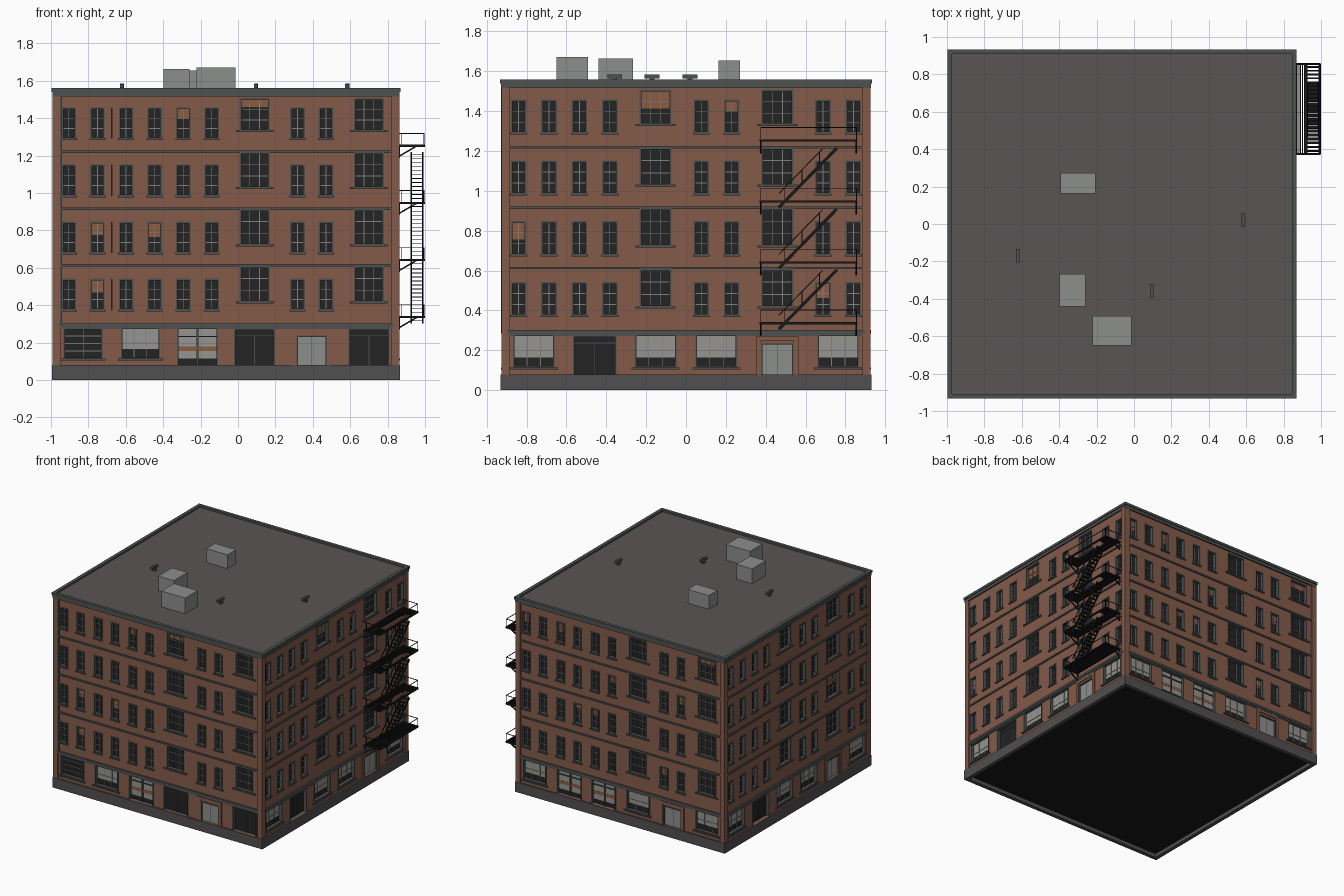
import bpy, bmesh, math, random
from mathutils import Vector, Matrix

if "Cube" in bpy.data.objects:
    bpy.data.objects.remove(bpy.data.objects["Cube"])

random.seed(4)
CX = -0.064          # building centre in x (the fire escape shifts it)
D = 0.917            # wall face distance from centre
GL = 0.893           # window glass distance
BAY = 0.3055


def mat(name, r, g, b):
    m = bpy.data.materials.new(name)
    m.diffuse_color = [((c / 255 + 0.055) / 1.055) ** 2.4 for c in (r, g, b)] + [1]
    m.use_nodes = True
    m.node_tree.nodes["Principled BSDF"].inputs["Base Color"].default_value = m.diffuse_color
    return m


BRICK = mat("brick", 132, 91, 74)
TRIM = mat("dark_trim", 78, 81, 81)
STONE = mat("plinth_stone", 82, 78, 80)
ROOF = mat("roof_felt", 89, 85, 83)
METAL = mat("grey_metal", 140, 142, 140)
GLASS = mat("dark_glass", 35, 35, 36)
BARS = mat("glazing_bar", 128, 130, 128)
IRON = mat("black_iron", 24, 24, 25)
PALE = mat("pale_glass", 150, 149, 144)
WARM = mat("warm_blind", 140, 92, 68)

parts = {}


def part(name, m):
    if name not in parts:
        parts[name] = (bmesh.new(), m)
    return parts[name][0]


def cube(name, m, lo, hi, rot=None):
    lo, hi = Vector(lo), Vector(hi)
    s = hi - lo
    M = Matrix.Translation((lo + hi) / 2) @ Matrix.Diagonal((s.x, s.y, s.z, 1))
    bmesh.ops.create_cube(part(name, m), size=1, matrix=(rot @ M) if rot else M)


def bar(name, m, p, q, w, h=None):
    """Square bar between two points."""
    p, q = Vector(p), Vector(q)
    M = (Matrix.Translation((p + q) / 2) @ (q - p).to_track_quat('Z', 'Y').to_matrix().to_4x4()
         @ Matrix.Diagonal((w, h or w, (q - p).length, 1)))
    bmesh.ops.create_cube(part(name, m), size=1, matrix=M)


def facade_box(k):
    """Box maker in facade coordinates: u along wall, d outward, z up."""
    R = Matrix.Translation((CX, 0, 0)) @ Matrix.Rotation(k * math.pi / 2, 4, 'Z')

    def f(name, m, u0, u1, d0, d1, z0, z1):
        cube(name, m, (u0, -d1, z0), (u1, -d0, z1), R)
    return f


def wall_cell(B, u0, u1, z0, z1, holes, h0, h1):
    """Brick around openings that share one height range."""
    def brick(a, b, c, d):
        if b - a > 1e-4 and d - c > 1e-4:
            B("brick_walls", BRICK, a, b, GL - 0.01, D, c, d)
    brick(u0, u1, z0, h0)
    brick(u0, u1, h1, z1)
    edges = [u0] + [e for h in holes for e in h] + [u1]
    for a, b in zip(edges[::2], edges[1::2]):
        brick(a, b, h0, h1)


def frame(B, u0, u1, z0, z1, w=0.007, bottom=True):
    d0, d1 = GL - 0.002, D + 0.003
    B("window_frames", TRIM, u0 - 0.002, u0 + w, d0, d1, z0, z1)
    B("window_frames", TRIM, u1 - w, u1 + 0.002, d0, d1, z0, z1)
    B("window_frames", TRIM, u0 - 0.002, u1 + 0.002, d0, d1, z1 - w, z1 + 0.003)
    if bottom:
        B("window_frames", TRIM, u0 - 0.002, u1 + 0.002, d0, d1, z0, z0 + w)


def muntins(B, u0, u1, z0, z1, nu, nz, w=0.0035):
    for i in range(1, nu):
        u = u0 + (u1 - u0) * i / nu
        B("glazing_bars", BARS, u - w / 2, u + w / 2, GL, GL + 0.006, z0, z1)
    for i in range(1, nz):
        z = z0 + (z1 - z0) * i / nz
        B("glazing_bars", BARS, u0, u1, GL, GL + 0.006, z - w / 2, z + w / 2)


def upper_bay(B, c, f, big):
    base = 0.305 + 0.305 * f
    top = base + 0.305
    if big:
        spans, h0, h1, n = [(c - 0.078, c + 0.078)], base + 0.113, base + (0.30 if f < 3 else 0.285), (3, 3)
    else:
        spans = [(c + s - 0.037, c + s + 0.037) for s in (-0.0763, 0.0763)]
        h0, h1, n = base + 0.07, base + 0.235, (2, 3)
    wall_cell(B, c - BAY / 2, c + BAY / 2, base, top, spans, h0, h1)
    for u0, u1 in spans:
        frame(B, u0, u1, h0, h1)
        muntins(B, u0, u1, h0, h1, *n)
        o = 0.022 if big else 0.005
        B("window_sills", TRIM, u0 - o, u1 + o, D, D + 0.01, h0 - 0.008, h0 + 0.003)
        if random.random() < 0.13:   # partly drawn blind
            B("blinds", WARM, u0, u1, GL, GL + 0.002, h0 + (h1 - h0) * random.uniform(0.45, 0.75), h1)


def ground_bay(B, c, kind):
    w, h0, h1 = {'W': (0.205, 0.115, 0.28), 'D': (0.205, 0.115, 0.275), 'S': (0.215, 0.08, 0.278),
                 'G': (0.215, 0.08, 0.272), 'P': (0.16, 0.08, 0.235)}[kind]
    u0, u1 = c - w / 2, c + w / 2
    wall_cell(B, c - BAY / 2, c + BAY / 2, 0.05, 0.305, [(u0, u1)], h0, h1)
    frame(B, u0, u1, h0, h1, 0.006, kind in 'WD')
    if kind in 'WD':
        B("window_sills", TRIM, u0 - 0.018, u1 + 0.018, D, D + 0.012, h0 - 0.01, h0)
    if kind == 'D':
        muntins(B, u0, u1, h0, h1, 2, 4)
    elif kind == 'W':            # shop window with dark display below
        B("shop_glass", PALE, u0, u1, GL, GL + 0.003, h0 + 0.05, h1)
        muntins(B, u0, u1, h0, h1, 3, 2)
    elif kind == 'S':            # glazed shop entrance
        B("shop_glass", PALE, u0, u1, GL, GL + 0.003, h0 + 0.035, h1)
        B("blinds", WARM, u0, u1, GL, GL + 0.004, 0.155, 0.18)
        B("window_frames", TRIM, c - 0.005, c + 0.005, GL, GL + 0.012, h0, h1)
        B("window_frames", TRIM, u0, u1, GL, GL + 0.012, 0.23, 0.236)
    elif kind == 'G':            # dark loading gate
        B("window_frames", TRIM, c - 0.002, c + 0.002, GL, GL + 0.006, h0, 0.235)
        B("window_frames", TRIM, u0, u1, GL, GL + 0.006, 0.235, 0.239)
    else:                        # metal double door
        B("metal_doors", METAL, u0, u1, GL, GL + 0.012, h0, h1)
        B("window_frames", TRIM, c - 0.0015, c + 0.0015, GL, GL + 0.014, h0, h1)
        for s in (-1, 1):
            a = c + s * 0.093
            B("door_surround", BRICK, a - 0.012, a + 0.012, D, D + 0.008, 0.08, 0.268)
        B("door_surround", BRICK, u0 - 0.025, u1 + 0.025, D, D + 0.008, 0.25, 0.27)


# four facades: front, right, back, left
upper = ["NNNBNB", "NNBNBN", "NNNBNB", "NNBNBN"]
ground = ["DWSGPG", "WGWWPW", "WSSWPW", "WGWWPW"]
for k in range(4):
    B = facade_box(k)
    for i in range(6):
        c = (i - 2.5) * BAY
        ground_bay(B, c, ground[k][i])
        for f in range(4):
            upper_bay(B, c, f, upper[k][i] == 'B')
    # corner pier, plinth, string courses, cornices
    B("corner_piers", BRICK, 0.885, 0.927, 0.885, 0.927, 0.05, 1.53)
    B("plinth", STONE, -0.93, 0.93, 0.90, 0.93, 0, 0.08)
    for z in (0.613, 0.916, 1.22):
        B("string_courses", TRIM, -0.885, 0.885, D - 0.01, 0.926, z - 0.006, z + 0.006)
    B("lower_cornice", TRIM, -0.895, 0.895, D - 0.01, 0.929, 0.285, 0.302)
    B("lower_cornice", TRIM, -0.885, 0.885, D - 0.01, 0.924, 0.272, 0.285)
    B("top_cornice", TRIM, -0.928, 0.928, 0.90, 0.928, 1.517, 1.54)
    B("top_cornice", TRIM, -0.934, 0.934, 0.908, 0.934, 1.54, 1.56)
B = facade_box(0)
B("drain_pipe", TRIM, -0.887, -0.877, D, D + 0.012, 0.30, 1.52)

# dark interior core and roof
cube("interior_core", GLASS, (CX - GL, -GL, 0.05), (CX + GL, GL, 1.5))
cube("ground_slab", IRON, (CX - 0.905, -0.905, 0.03), (CX + 0.905, 0.905, 0.05))
cube("roof_deck", ROOF, (CX - 0.912, -0.912, 1.5), (CX + 0.912, 0.912, 1.545))

# rooftop units and small vents
for x0, x1, y0, y1, z in ((-0.393, -0.206, 0.162, 0.272, 1.655), (-0.398, -0.26, -0.44, -0.267, 1.664),
                          (-0.222, -0.013, -0.65, -0.492, 1.671)):
    cube("roof_units", METAL, (x0, y0, 1.54), (x1, y1, z))
for x, y in ((-0.62, -0.17), (0.097, -0.357), (0.585, 0.02)):
    cube("roof_vents", TRIM, (x - 0.01, y - 0.012, 1.54), (x + 0.01, y + 0.012, 1.585))
    cube("roof_vents", TRIM, (x - 0.012, y - 0.037, 1.565), (x + 0.008, y + 0.037, 1.583))

# fire escape: four slatted landings with brackets and rails, three stair flights
X0, X1, XS, Y0, Y1 = 0.855, 0.998, 0.922, 0.375, 0.855
for n in range(4):
    z = 0.336 + 0.3055 * n
    for y in (Y0, Y1):
        bar("landing_frame", IRON, (X0, y, z), (X1, y, z), 0.011)
        bar("landing_brackets", IRON, (X0, y, z - 0.06), (X1 - 0.04, y, z), 0.008)
        bar("landing_brackets", IRON, (X0 + 0.006, y, z - 0.065), (X0 + 0.006, y, z), 0.008)
    for x in (X0 + 0.012, XS, X1 - 0.005):
        bar("landing_frame", IRON, (x, Y0, z), (x, Y1, z), 0.011)
    for i in range(4):
        x = X0 + 0.022 + i * 0.012
        bar("landing_slats", IRON, (x, Y0, z), (x, Y1, z), 0.006)
    ends = [(0.38, 0.47), (0.77, 0.85)] if n else [(0.38, 0.85)]
    for a, b in ends:
        m = round((b - a) / 0.02)
        for i in range(m):
            y = a + (b - a) * (i + 0.5) / m
            bar("landing_slats", IRON, (XS, y, z), (X1, y, z), 0.009)
    for x, y in ((X1 - 0.004, Y0), (X1 - 0.004, Y1), (X0 + 0.02, Y0), (X0 + 0.02, Y1)):
        bar("landing_rails", IRON, (x, y, z), (x, y, z + 0.066), 0.004)
    bar("landing_rails", IRON, (X1 - 0.004, Y0, z + 0.066), (X1 - 0.004, Y1, z + 0.066), 0.004)
    for y in (Y0, Y1):
        bar("landing_rails", IRON, (X0, y, z + 0.066), (X1 - 0.004, y, z + 0.066), 0.004)
    if n == 3:
        continue
    a, b = Vector((0, 0.466, z - 0.03)), Vector((0, 0.757, z + 0.268))
    for x in (XS + 0.004, X1 - 0.01):
        o = Vector((x, 0, 0))
        bar("stair_stringers", IRON, a + o, b + o, 0.006, 0.015)
        up = Vector((x, 0, 0.07))
        bar("stair_handrail", IRON, a + up, a.lerp(b, 0.75) + up, 0.005)
        for t in (0.1, 0.4, 0.7):
            bar("stair_handrail", IRON, a.lerp(b, t) + o, a.lerp(b, t) + up, 0.004)
    for i in range(14):
        p = a.lerp(b, (i + 0.5) / 14)
        cube("stair_treads", IRON, (XS, p.y - 0.008, p.z - 0.002), (X1 - 0.01, p.y + 0.008, p.z + 0.002))

# turn the collected parts into objects
for name, (bm, m) in parts.items():
    me = bpy.data.meshes.new(name)
    bm.to_mesh(me)
    bm.free()
    me.materials.append(m)
    bpy.context.collection.objects.link(bpy.data.objects.new(name, me))
